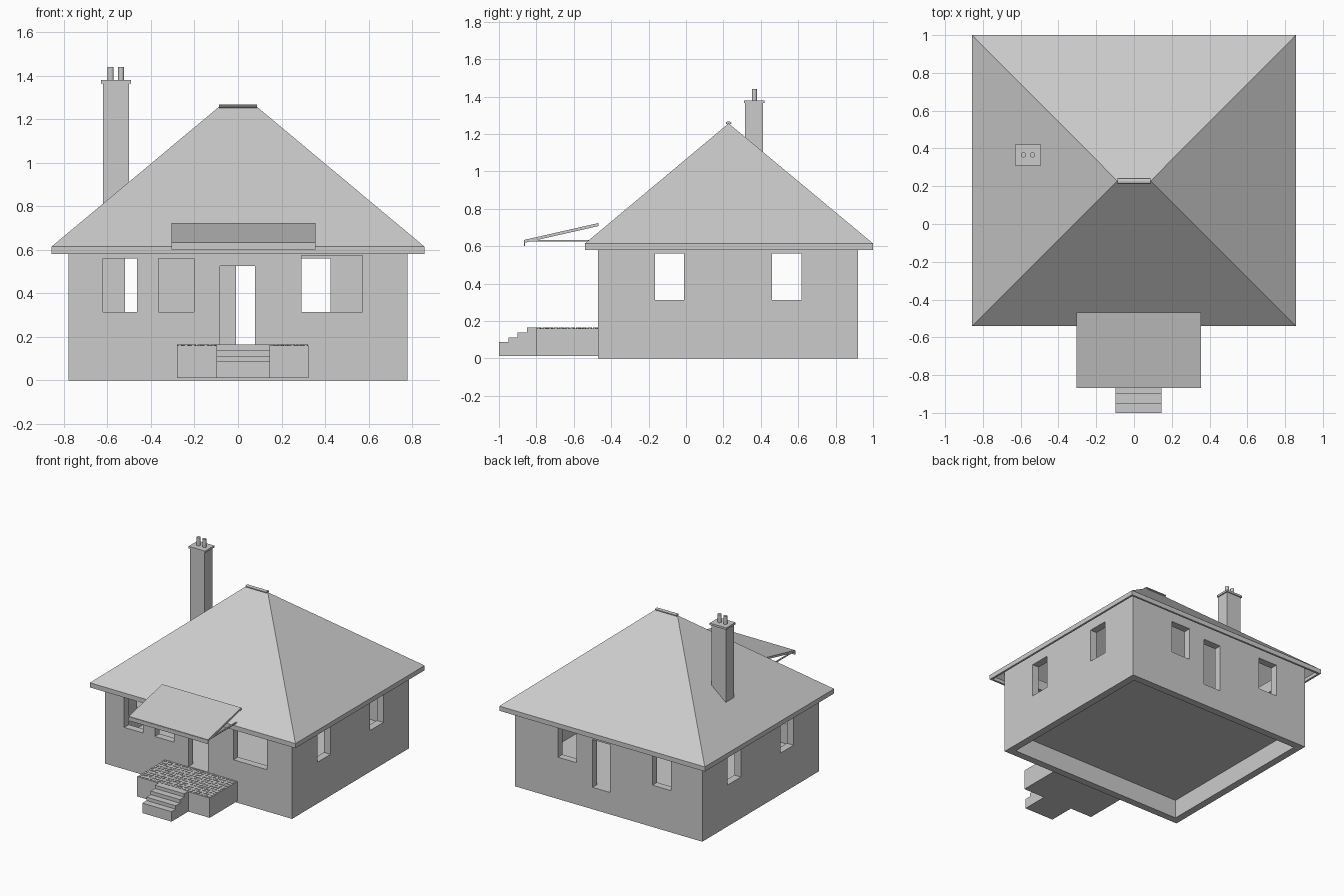
import bpy, bmesh, math, random

if "Cube" in bpy.data.objects:
    bpy.data.objects.remove(bpy.data.objects["Cube"])
random.seed(4)


def finish(name, bm):
    bmesh.ops.recalc_face_normals(bm, faces=bm.faces)
    me = bpy.data.meshes.new(name)
    bm.to_mesh(me)
    bm.free()
    ob = bpy.data.objects.new(name, me)
    bpy.context.collection.objects.link(ob)
    return ob


def add_box(bm, x0, x1, y0, y1, z0, z1):
    v = [bm.verts.new((x, y, z)) for z in (z0, z1)
         for x, y in ((x0, y0), (x1, y0), (x1, y1), (x0, y1))]
    for f in ((3, 2, 1, 0), (4, 5, 6, 7), (0, 1, 5, 4), (1, 2, 6, 5), (2, 3, 7, 6), (3, 0, 4, 7)):
        bm.faces.new([v[i] for i in f])


def boxes(name, *dims):
    bm = bmesh.new()
    for d in dims:
        add_box(bm, *d)
    return finish(name, bm)


def extrude_x(name, profile, x0, x1):
    bm = bmesh.new()
    a = [bm.verts.new((x0, y, z)) for y, z in profile]
    b = [bm.verts.new((x1, y, z)) for y, z in profile]
    n = len(profile)
    bm.faces.new(a)
    bm.faces.new(b[::-1])
    for i in range(n):
        bm.faces.new((a[i], b[i], b[(i + 1) % n], a[(i + 1) % n]))
    return finish(name, bm)


def add_cylinder(bm, x, y, z0, z1, r, n, sy=1, turn=0):
    rings = [[bm.verts.new((x + r * math.cos(turn + i * math.tau / n),
                            y + r * sy * math.sin(turn + i * math.tau / n), z))
              for i in range(n)] for z in (z0, z1)]
    for i in range(n):
        j = (i + 1) % n
        bm.faces.new((rings[0][i], rings[0][j], rings[1][j], rings[1][i]))
    bm.faces.new(rings[0][::-1])
    bm.faces.new(rings[1])


# Hollow walls, open at the bottom
T = 0.055
bm = bmesh.new()
loops = []
for x, y0, y1, z in ((0.78, -0.47, 0.92, 0), (0.78, -0.47, 0.92, 0.65),
                     (0.78 - T, -0.47 + T, 0.92 - T, 0.65), (0.78 - T, -0.47 + T, 0.92 - T, 0)):
    loops.append([bm.verts.new(c) for c in ((-x, y0, z), (x, y0, z), (x, y1, z), (-x, y1, z))])
for k in range(4):
    p, q = loops[k], loops[(k + 1) % 4]
    for i in range(4):
        j = (i + 1) % 4
        bm.faces.new((p[i], p[j], q[j], q[i]))
walls = finish("walls", bm)

# Door and window openings
front, back, sides = (-0.6, -0.35), (0.8, 1.0), (-0.9, 0.9)
openings = boxes(
    "opening_cutter",
    (-0.62, -0.465, *front, 0.315, 0.56), (-0.365, -0.203, *front, 0.315, 0.56),
    (-0.083, 0.077, *front, 0.165, 0.525), (0.292, 0.572, *front, 0.315, 0.575),
    (-0.52, -0.365, *back, 0.315, 0.56), (-0.01, 0.135, *back, 0.165, 0.525),
    (0.267, 0.425, *back, 0.315, 0.56),
    (*sides, -0.167, -0.012, 0.312, 0.562), (*sides, 0.46, 0.618, 0.312, 0.562))
openings.hide_render = True
openings.hide_set(True)
cut = walls.modifiers.new("openings", "BOOLEAN")
cut.operation = 'DIFFERENCE'
cut.solver = 'EXACT'
cut.object = openings

boxes("floor", (-0.725, 0.725, -0.415, 0.865, 0.14, 0.164))

# Hipped roof shell with a vertical fascia
bm = bmesh.new()
low, eave = ([bm.verts.new((x, y, z)) for x, y in
              ((-0.857, -0.54), (0.857, -0.54), (0.857, 1.0), (-0.857, 1.0))] for z in (0.58, 0.615))
left, right = (bm.verts.new((x, 0.228, 1.257)) for x in (-0.088, 0.088))
for i in range(4):
    j = (i + 1) % 4
    bm.faces.new((low[i], low[j], eave[j], eave[i]))
bm.faces.new((eave[0], eave[1], right, left))
bm.faces.new((eave[1], eave[2], right))
bm.faces.new((eave[2], eave[3], left, right))
bm.faces.new((eave[3], eave[0], left))
# Open shell: make sure the normals face outward
for f in bm.faces:
    f.normal_update()
roof = finish("hipped_roof", bm)
shell = roof.modifiers.new("thickness", "SOLIDIFY")
shell.thickness = 0.015
shell.offset = -1
shell.use_even_offset = True

# Rounded ridge cap
cap = [(0.228 + 0.016 * math.cos(i * math.tau / 12), 1.259 + 0.008 * math.sin(i * math.tau / 12))
       for i in range(12)]
extrude_x("ridge_cap", cap, -0.088, 0.088)

# Chimney, cap and pots
boxes("chimney_stack", (-0.62, -0.50, 0.315, 0.412, 0.78, 1.367))
boxes("chimney_cap", (-0.63, -0.492, 0.31, 0.42, 1.365, 1.38))
bm = bmesh.new()
for x in (-0.585, -0.537):
    add_cylinder(bm, x, 0.366, 1.375, 1.44, 0.014, 16)
pots = finish("chimney_pots", bm)
bpy.context.view_layer.objects.active = pots
pots.select_set(True)
bpy.ops.object.shade_smooth_by_angle()

# Porch platform with a pebbled top
boxes("porch_platform", (-0.281, 0.324, -0.80, -0.47, 0.012, 0.161))
bm = bmesh.new()
nx, ny = 20, 11
for i in range(nx):
    for j in range(ny):
        x = -0.281 + (i + 0.5 + random.uniform(-0.15, 0.15)) * 0.605 / nx
        y = -0.80 + (j + 0.5 + random.uniform(-0.15, 0.15)) * 0.33 / ny
        add_cylinder(bm, x, y, 0.158, 0.165, random.uniform(0.009, 0.012), 6,
                     0.85, random.uniform(0, 1))
finish("porch_pebbles", bm)

# Front steps
extrude_x("front_steps", [(-0.80, 0.012), (-1.0, 0.012), (-1.0, 0.087), (-0.95, 0.087),
                          (-0.95, 0.113), (-0.90, 0.113), (-0.90, 0.14), (-0.85, 0.14),
                          (-0.85, 0.165), (-0.80, 0.165)], -0.098, 0.146)

# Sloping canopy with front lip and side bars
extrude_x("canopy_slab", [(-0.865, 0.618), (-0.468, 0.708), (-0.468, 0.724), (-0.865, 0.634)],
          -0.305, 0.355)
boxes("canopy_lip", (-0.305, 0.355, -0.867, -0.861, 0.602, 0.63))
boxes("canopy_bars", *[(x, x + 0.01, -0.864, -0.47, 0.626, 0.633) for x in (-0.305, 0.345)])
